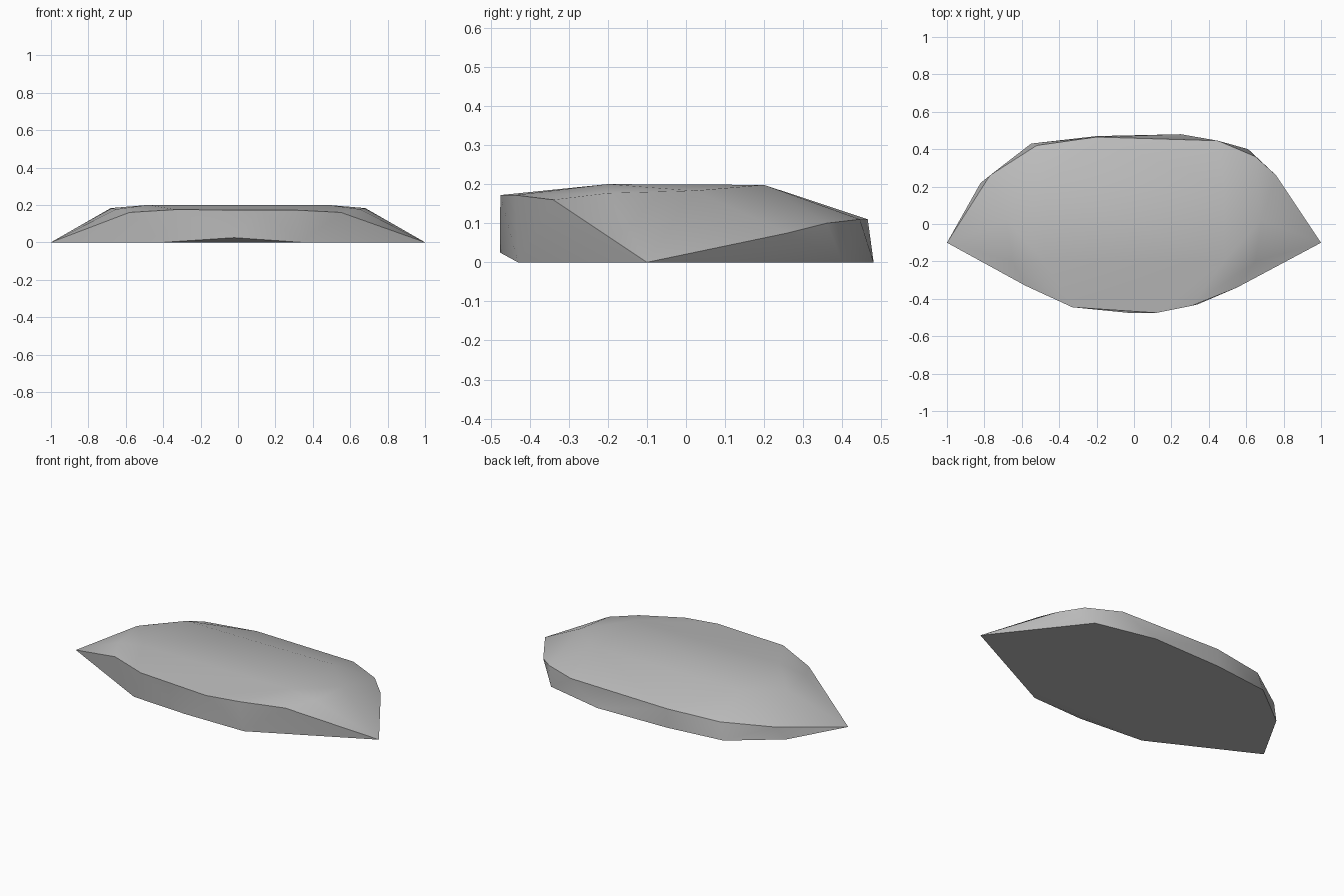
import bpy, bmesh, math

cube = bpy.data.objects.get("Cube")
if cube:
    bpy.data.objects.remove(cube, do_unlink=True)

# Stone colour
stone = bpy.data.materials.new("grey_stone")
stone.use_nodes = True
grey = (0.5, 0.5, 0.5, 1)
stone.diffuse_color = grey
bsdf = stone.node_tree.nodes["Principled BSDF"]
bsdf.inputs["Base Color"].default_value = grey
bsdf.inputs["Roughness"].default_value = 0.9

# Flat underside outline, resting on the ground
base = [(-1, -.1), (-.82, .22), (-.55, .43), (-.2, .47), (.25, .48),
        (.61, .4), (1, -.1), (.34, -.43), (-.4, -.41)]
# Upper rim, low at the back and tall at the front
back_rim = [(-.77, .26, .075), (-.52, .42, .1), (-.2, .465, .11),
            (.45, .445, .11), (.65, .36, .1), (.76, .26, .075)]
front_rim = [(-.58, -.33, .16), (-.33, -.445, .175), (.12, -.475, .172),
             (.31, -.437, .172), (.55, -.34, .16)]
# Undercut point on the front edge
undercut = [(-.02, -.476, .025)]
# Gently domed top, matching on both sides
crown = []
for side in (-1, 1):
    crown += [(side * .48, -.2, .2), (side * .48, .2, .198),
              (side * .65, -.2, .177), (side * .68, .02, .183)]

# Wrap the rings in one faceted slab
bm = bmesh.new()
for point in [(x, y, 0) for x, y in base] + back_rim + front_rim + undercut + crown:
    bm.verts.new(point)
hull = bmesh.ops.convex_hull(bm, input=bm.verts[:])
spare = {v for key in ("geom_interior", "geom_unused") for v in hull[key]
         if isinstance(v, bmesh.types.BMVert)}
bmesh.ops.delete(bm, geom=list(spare), context="VERTS")
bmesh.ops.dissolve_limit(bm, angle_limit=math.radians(.5),
                         verts=bm.verts[:], edges=bm.edges[:])
bmesh.ops.recalc_face_normals(bm, faces=bm.faces[:])
mesh = bpy.data.meshes.new("rock_slab")
bm.to_mesh(mesh)
bm.free()
mesh.materials.append(stone)

slab = bpy.data.objects.new("rock_slab", mesh)
bpy.context.collection.objects.link(slab)
for other in bpy.context.selected_objects:
    other.select_set(False)
slab.select_set(True)
bpy.context.view_layer.objects.active = slab
bpy.ops.object.shade_smooth_by_angle(angle=math.radians(30))
